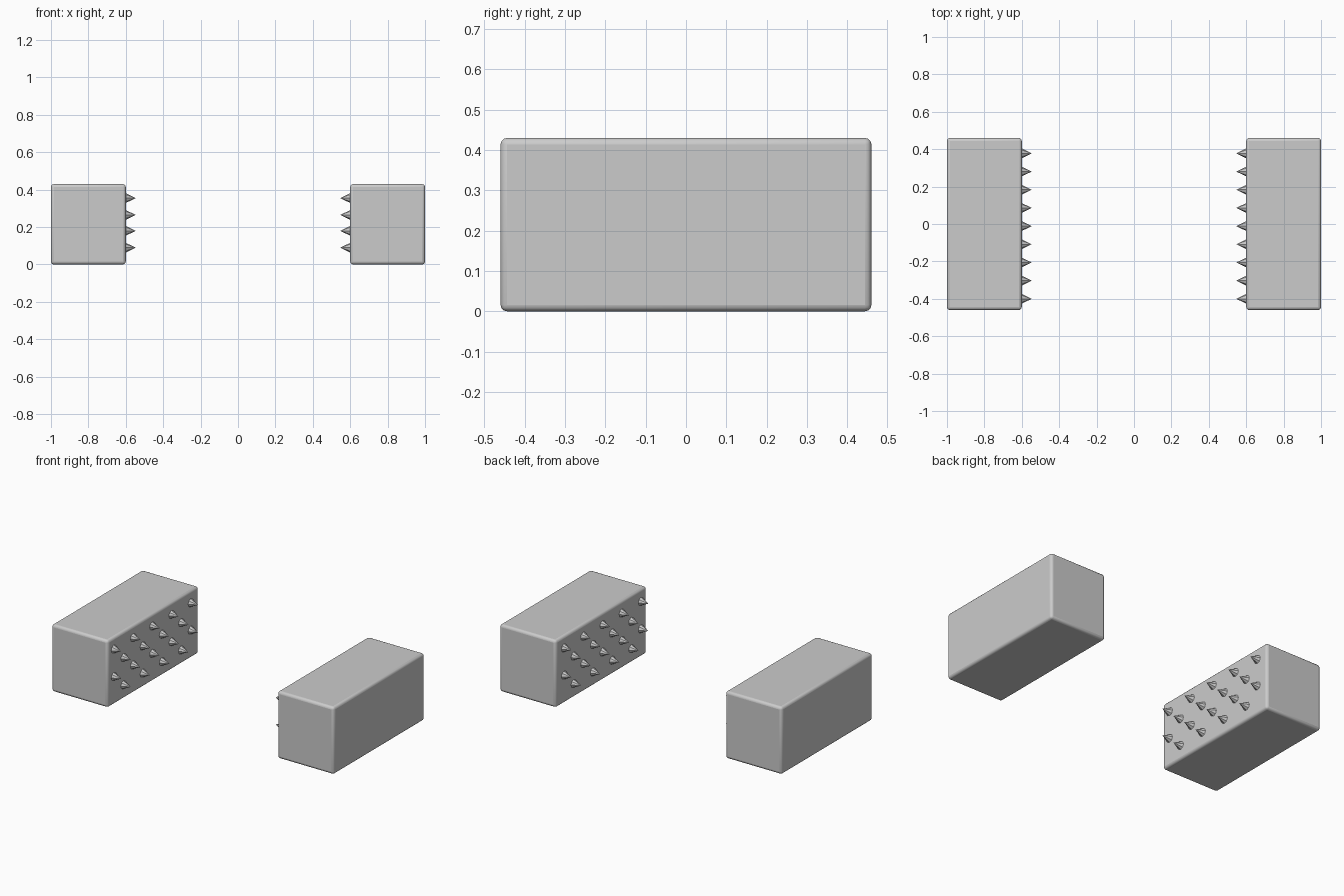
import bpy
import math

if "Cube" in bpy.data.objects:
    bpy.data.objects.remove(bpy.data.objects["Cube"], do_unlink=True)


def make_material(name, colour):
    mat = bpy.data.materials.new(name)
    mat.use_nodes = True
    mat.diffuse_color = colour
    mat.node_tree.nodes["Principled BSDF"].inputs["Base Color"].default_value = colour
    return mat


grey = make_material("plain grey", (0.6, 0.6, 0.6, 1))

WIDTH, DEPTH, HEIGHT = 0.4, 0.92, 0.43
SPIKE_LENGTH, SPIKE_RADIUS = 0.055, 0.027
COLUMNS = 9


def add_block(name, side):
    # Solid block with softly rounded edges
    bpy.ops.mesh.primitive_cube_add(size=1, location=(side * (1 - WIDTH / 2), 0, HEIGHT / 2))
    block = bpy.context.object
    block.name = name
    block.scale = (WIDTH, DEPTH, HEIGHT)
    bpy.ops.object.transform_apply(location=False, rotation=False, scale=True)
    bevel = block.modifiers.new("rounded edges", "BEVEL")
    bevel.width = 0.016
    bevel.segments = 3
    block.data.materials.append(grey)
    bpy.ops.object.shade_smooth_by_angle(angle=math.radians(40))


def add_spike(name, side, y, z):
    # Cone on the inner face, pointing to the middle
    x = side * (1 - WIDTH - SPIKE_LENGTH / 2 + 0.002)
    bpy.ops.mesh.primitive_cone_add(vertices=8, radius1=SPIKE_RADIUS, depth=SPIKE_LENGTH,
                                    location=(x, y, z),
                                    rotation=(0, -side * math.pi / 2, 0))
    spike = bpy.context.object
    spike.name = name
    spike.data.materials.append(grey)


for label, side in (("left", 1), ("right", -1)):
    add_block(label + "_block", side)
    # Staggered spikes: two per column, alternating heights
    for column in range(COLUMNS):
        y = -0.4 + column * 0.0972
        low = 0.18 if column % 2 == 0 else 0.09
        for row, z in enumerate((low, low + 0.175)):
            add_spike(f"{label}_spike_{column}_{row}", side, y, z)
